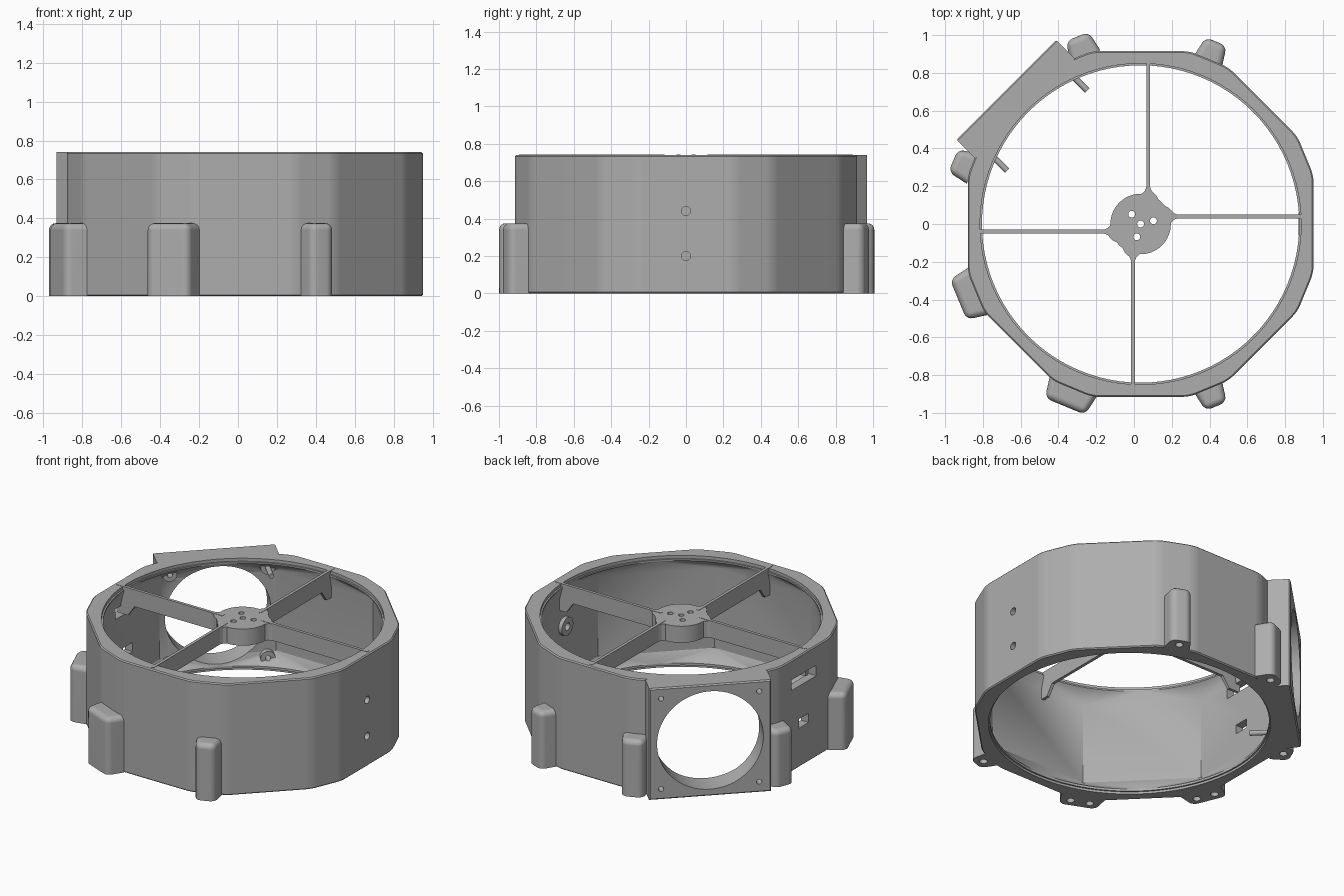
import bpy, bmesh
from math import radians, pi, tan
from mathutils import Matrix, Vector

cube = bpy.data.objects.get("Cube")
if cube:
    bpy.data.objects.remove(cube)

CX, H = 0.035, 0.74              # ring centre in x, ring height
APO, CUT = 0.915, 0.12           # outer octagon apothem, corner cut length
HOLE = 0.84
CENTRE = Matrix.Translation((CX, 0, 0))

grey = bpy.data.materials.new("plain_grey")
grey.use_nodes = True
COLOUR = (0.42, 0.42, 0.42, 1)
grey.diffuse_color = COLOUR
grey.node_tree.nodes["Principled BSDF"].inputs["Base Color"].default_value = COLOUR


def spin(deg):
    """Frame with x pointing outward from the ring centre."""
    return CENTRE @ Matrix.Rotation(radians(deg), 4, 'Z')


def finish(bm, name, mat=Matrix()):
    bmesh.ops.recalc_face_normals(bm, faces=bm.faces[:])
    me = bpy.data.meshes.new(name)
    bm.to_mesh(me)
    bm.free()
    me.transform(mat)
    me.materials.append(grey)
    ob = bpy.data.objects.new(name, me)
    bpy.context.collection.objects.link(ob)
    return ob


def prism_bm(pts, z0, z1):
    bm = bmesh.new()
    face = bm.faces.new([bm.verts.new((x, y, z0)) for x, y in pts])
    ext = bmesh.ops.extrude_face_region(bm, geom=[face])
    bmesh.ops.translate(bm, vec=(0, 0, z1 - z0),
                        verts=[v for v in ext["geom"] if isinstance(v, bmesh.types.BMVert)])
    return bm


def box(name, lo, hi, mat=Matrix()):
    pts = [(lo[0], lo[1]), (hi[0], lo[1]), (hi[0], hi[1]), (lo[0], hi[1])]
    return finish(prism_bm(pts, lo[2], hi[2]), name, mat)


def cyl(name, r, z0, z1, mat=Matrix(), seg=32):
    bm = bmesh.new()
    bmesh.ops.create_cone(bm, cap_ends=True, segments=seg, radius1=r, radius2=r, depth=z1 - z0,
                          matrix=Matrix.Translation((0, 0, (z0 + z1) / 2)))
    return finish(bm, name, mat)


def radial_cyl(name, r, a, b, deg, t, z, seg=32):
    """Cylinder lying along the outward axis from distance a to b."""
    turn = Matrix.Translation((0, t, z)) @ Matrix.Rotation(pi / 2, 4, 'Y')
    return cyl(name, r, a, b, spin(deg) @ turn, seg)


def combine(ob, others, op):
    """Apply booleans and remove the helper objects."""
    for o in others:
        m = ob.modifiers.new("bool", 'BOOLEAN')
        m.operation, m.object, m.solver = op, o, 'EXACT'
    dg = bpy.context.evaluated_depsgraph_get()
    me = bpy.data.meshes.new_from_object(ob.evaluated_get(dg))
    ob.modifiers.clear()
    ob.data = me
    for o in others:
        bpy.data.objects.remove(o)


def smooth(ob):
    bpy.ops.object.select_all(action='DESELECT')
    ob.select_set(True)
    bpy.context.view_layer.objects.active = ob
    bpy.ops.object.shade_smooth_by_angle(angle=radians(25 if "boss" in ob.name else 15))
    ob.modifiers.new("normals", 'WEIGHTED_NORMAL').keep_sharp = True


def upright(e):
    d = e.verts[0].co - e.verts[1].co
    return abs(d.z) > 0.1


# Ring body: octagon with cut, softened corners
half = APO * tan(pi / 8)
outline = []
for k in range(8):
    rot = Matrix.Rotation(k * pi / 4, 4, 'Z')
    for s in (-1, 1):
        p = rot @ Vector((APO, s * (half - CUT), 0))
        outline.append((p.x, p.y))
bm = prism_bm(outline, 0, H)
bmesh.ops.bevel(bm, geom=[e for e in bm.edges if upright(e)], offset=0.035, segments=4,
                profile=0.5, affect='EDGES')
bmesh.ops.bevel(bm, geom=[e for e in bm.edges if not upright(e)], offset=0.007, segments=1,
                affect='EDGES')
body = finish(bm, "ring_body", CENTRE)

# Flat square mount on the back corner
bm = prism_bm([(0.865, -0.373), (1.005, -0.373), (1.005, 0.373), (0.865, 0.373)], 0, H)
bmesh.ops.bevel(bm, geom=[e for e in bm.edges if all(v.co.x > 1 for v in e.verts)],
                offset=0.008, segments=1, affect='EDGES')
mount = finish(bm, "mount", spin(135))
combine(body, [mount], 'UNION')

# Cavity: round lips sloping out to octagonal walls
bm = bmesh.new()
for z, r, n, turn in ((0.03, HOLE, 96, 0), (0.1, 0.86 / 0.9239, 8, pi / 8),
                      (0.63, 0.86 / 0.9239, 8, pi / 8), (0.71, HOLE, 96, 0)):
    for k in range(n):
        bm.verts.new(Matrix.Rotation(turn + 2 * pi * k / n, 3, 'Z') @ Vector((r, 0, z)))
bmesh.ops.convex_hull(bm, input=bm.verts[:])
cavity = finish(bm, "cavity", CENTRE)
cutters = [cavity,
           cyl("hole", HOLE, -0.1, 0.9, CENTRE, 96),
           cyl("top_rebate", HOLE + 0.01, 0.72, 0.9, CENTRE, 96),
           cyl("bottom_rebate", HOLE + 0.01, -0.1, 0.015, CENTRE, 96)]
combine(body, cutters, 'DIFFERENCE')

# Inner screw pads
screws = [(135, t, H / 2 + z) for t in (-0.3, 0.3) for z in (-0.3, 0.3)]
ports = [(0, 0, 0.2), (0, 0, 0.44)]
pads = [radial_cyl("pad", 0.045, 0.825, 0.9, *s) for s in screws]
pads += [radial_cyl("pad", 0.06, 0.835, 0.89, *s) for s in ports]
combine(body, pads, 'UNION')

# Openings: fan hole, screw holes, side slots
cutters = [radial_cyl("fan_hole", 0.325, 0.7, 1.2, 135, 0, H / 2, 96)]
cutters += [radial_cyl("screw_hole", 0.016, 0.7, 1.2, *s) for s in screws]
cutters += [radial_cyl("port_hole", 0.024, 0.7, 1.2, *s) for s in ports]
cutters += [box("slot", (-1, -0.11, 0.54), (-0.8, 0.15, 0.61)),
            box("square_slot", (-1, -0.03, 0.26), (-0.8, 0.07, 0.32))]
combine(body, cutters, 'DIFFERENCE')
parts = [body]

# Outer bosses: angle, sideways offset, half width, hole offsets
bosses = {
    "back_left_boss": (67.5, 0, 0.06, (0,)),
    "back_right_boss": (112.5, -0.07, 0.065, (0,)),
    "right_rear_boss": (157.5, 0.07, 0.065, (0,)),
    "right_front_boss": (202.5, 0, 0.115, (-0.06, 0.06)),
    "front_right_boss": (247.5, 0, 0.115, (-0.06, 0.06)),
    "front_left_boss": (292.5, 0, 0.06, (0,)),
}
for name, (deg, t, w, holes) in bosses.items():
    inner, outer = 0.932, 1.045
    pts = [(inner, t - w - 0.02), (outer, t - w), (outer, t + w), (inner, t + w + 0.02)]
    bm = prism_bm(pts, 0, 0.375)
    edges = [e for e in bm.edges if not all(v.co.x < 0.95 for v in e.verts)
             and not all(v.co.z < 0.01 for v in e.verts)]
    bmesh.ops.bevel(bm, geom=edges, offset=0.035, segments=4, profile=0.5, affect='EDGES')
    boss = finish(bm, name, spin(deg))
    drills = [cyl("drill", 0.024, -0.1, 0.1, spin(deg) @ Matrix.Translation((0.992, t + h, 0)))
              for h in holes]
    combine(boss, drills, 'DIFFERENCE')
    parts.append(boss)

# Hub with flared roots and four through holes
hub = cyl("hub", 0.16, 0.63, H, CENTRE, 64)
SPOKES = {"left": (0, 0.04), "back": (90, -0.04), "right": (180, 0.04), "front": (270, -0.04)}
flares = []
for deg, t in SPOKES.values():
    pts = [(0.12, t - 0.06), (0.15, t - 0.045), (0.175, t - 0.018), (0.2, t - 0.008),
           (0.2, t + 0.008), (0.175, t + 0.018), (0.15, t + 0.045), (0.12, t + 0.06)]
    flares.append(finish(prism_bm(pts, 0.63, H), "flare", spin(deg)))
combine(hub, flares, 'UNION')
drills = [cyl("drill", 0.018, 0.5, 0.9, CENTRE @ Matrix.Translation((x, y, 0)))
          for x, y in ((0, 0), (-0.047, 0.052), (0.068, 0.017), (-0.02, -0.068))]
combine(hub, drills, 'DIFFERENCE')
parts.append(hub)

# Thin spokes with a deeper foot at the wall
profile = [(0.115, 0.742), (0.892, 0.742), (0.892, 0.56), (0.81, 0.56), (0.76, 0.63), (0.115, 0.63)]
for name, (deg, t) in SPOKES.items():
    tilt = Matrix.Translation((0, t, 0)) @ Matrix.Rotation(pi / 2, 4, 'X')
    parts.append(finish(prism_bm(profile, -0.01, 0.01), name + "_spoke", spin(deg) @ tilt))

for ob in parts:
    smooth(ob)
